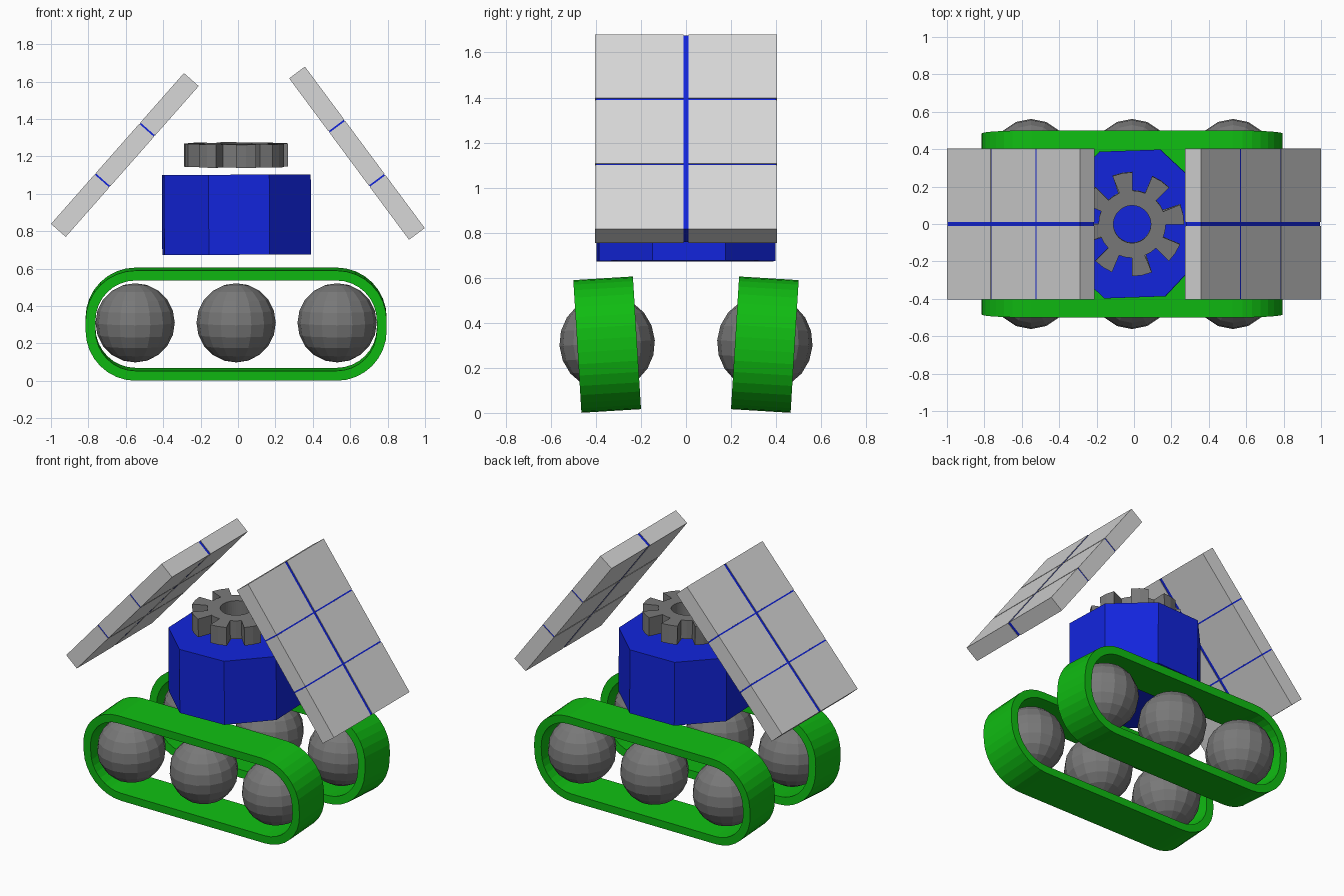
import bpy, bmesh, math
from mathutils import Matrix, Vector

if "Cube" in bpy.data.objects:
    bpy.data.objects.remove(bpy.data.objects["Cube"])


def material(name, rgb):
    m = bpy.data.materials.new(name)
    m.diffuse_color = (*rgb, 1)
    m.use_nodes = True
    m.node_tree.nodes["Principled BSDF"].inputs["Base Color"].default_value = m.diffuse_color
    return m


GREEN = material("track green", (0.005, 0.5, 0.006))
BLUE = material("body blue", (0.006, 0.018, 0.72))
GREY = material("mid grey", (0.19, 0.19, 0.19))
LIGHT = material("panel light grey", (0.68, 0.68, 0.68))


def make(name, bm, mat, loc=(0, 0, 0), rot=(0, 0, 0)):
    bmesh.ops.recalc_face_normals(bm, faces=bm.faces)
    me = bpy.data.meshes.new(name)
    bm.to_mesh(me)
    bm.free()
    me.materials.append(mat)
    ob = bpy.data.objects.new(name, me)
    ob.location, ob.rotation_euler = loc, rot
    bpy.context.collection.objects.link(ob)
    return ob


def ring_solid(outer, inner, a, b, place):
    """Solid between two matching closed loops, from depth a to depth b."""
    bm = bmesh.new()
    n = len(outer)
    loops = [[bm.verts.new(place(p, d)) for p in pts]
             for pts, d in ((outer, a), (outer, b), (inner, b), (inner, a))]
    for k in range(4):
        l0, l1 = loops[k], loops[(k + 1) % 4]
        for i in range(n):
            j = (i + 1) % n
            bm.faces.new((l0[i], l0[j], l1[j], l1[i]))
    return bm


def rounded_rect(hw, hh, r, seg=8):
    pts = []
    for q, (sx, sz) in enumerate(((1, 1), (-1, 1), (-1, -1), (1, -1))):
        for i in range(seg + 1):
            t = math.radians(90 * (q + i / seg))
            pts.append((sx * (hw - r) + r * math.cos(t), sz * (hh - r) + r * math.sin(t)))
    return pts


def add_box(bm, size, centre=(0, 0, 0)):
    bmesh.ops.create_cube(bm, size=1, matrix=Matrix.Translation(Vector(centre)) @ Matrix.Diagonal((*size, 1)))


CX = -0.01

# Tracks leaning outward, each with three ball wheels
for side, label in ((-1, "front"), (1, "back")):
    T = 0.053
    bm = ring_solid(rounded_rect(0.805, 0.295, 0.268), rounded_rect(0.805 - T, 0.295 - T, 0.268 - T),
                    -0.1325, 0.1325, lambda p, d: (p[0], d, p[1]))
    make(label + "_track", bm, GREEN, (CX, side * 0.35, 0.303), (-side * 0.061, 0, 0))
    for i in (-1, 0, 1):
        bm = bmesh.new()
        bmesh.ops.create_uvsphere(bm, u_segments=16, v_segments=10, radius=0.212)
        make(f"{label}_wheel_{i + 2}", bm, GREY, (CX + i * 0.54, side * 0.35, 0.31), (-side * 0.061, 0, 0))

# Eight-sided body
bm = bmesh.new()
bmesh.ops.create_cone(bm, cap_ends=True, segments=8, radius1=0.425, radius2=0.425, depth=0.428,
                      matrix=Matrix.Rotation(math.radians(24.5), 4, 'Z'))
make("body", bm, BLUE, (-0.008, 0, 0.888), (0, -0.006, 0))

# Cogwheel floating above the body: eight teeth, two steps each for tooth and gap
outer, inner = [], []
for k in range(8):
    for off, r in ((-11.25, 0.18), (-11.25, 0.278), (0, 0.278), (11.25, 0.278), (11.25, 0.18), (22.5, 0.18)):
        t = math.radians(11 + 45 * k + off)
        outer.append((r * math.cos(t), r * math.sin(t)))
for i in range(48):
    t = math.radians(11 - 11.25 + 7.5 * i)
    inner.append((0.1 * math.cos(t), 0.1 * math.sin(t)))
bm = ring_solid(outer, inner, -0.062, 0.062, lambda p, d: (p[0], p[1], d))
make("cogwheel", bm, GREY, (CX, 0, 1.207), (0.025, 0, 0))

# Tilted panels: blue core showing in the gaps between 3 x 2 grey tiles
L, W, H = 1.075, 0.806, 0.105
GAP_X, GAP_Y = 0.009, 0.02
for label, x, z, angle in (("left", -0.605, 1.2075, -48.6), ("right", 0.636, 1.217, 53.4)):
    loc, rot = (x, 0, z), (0, math.radians(angle), 0)
    tx, ty = (L - 2 * GAP_X) / 3, (W - GAP_Y) / 2
    bm = bmesh.new()
    for i in (-1, 0, 1):
        for j in (-1, 1):
            add_box(bm, (tx, ty, H), (i * (tx + GAP_X), j * (ty + GAP_Y) / 2, 0))
    make(label + "_panel_tiles", bm, LIGHT, loc, rot)
    bm = bmesh.new()
    add_box(bm, (L - 0.005, W - 0.005, H - 0.005))
    make(label + "_panel_core", bm, BLUE, loc, rot)
